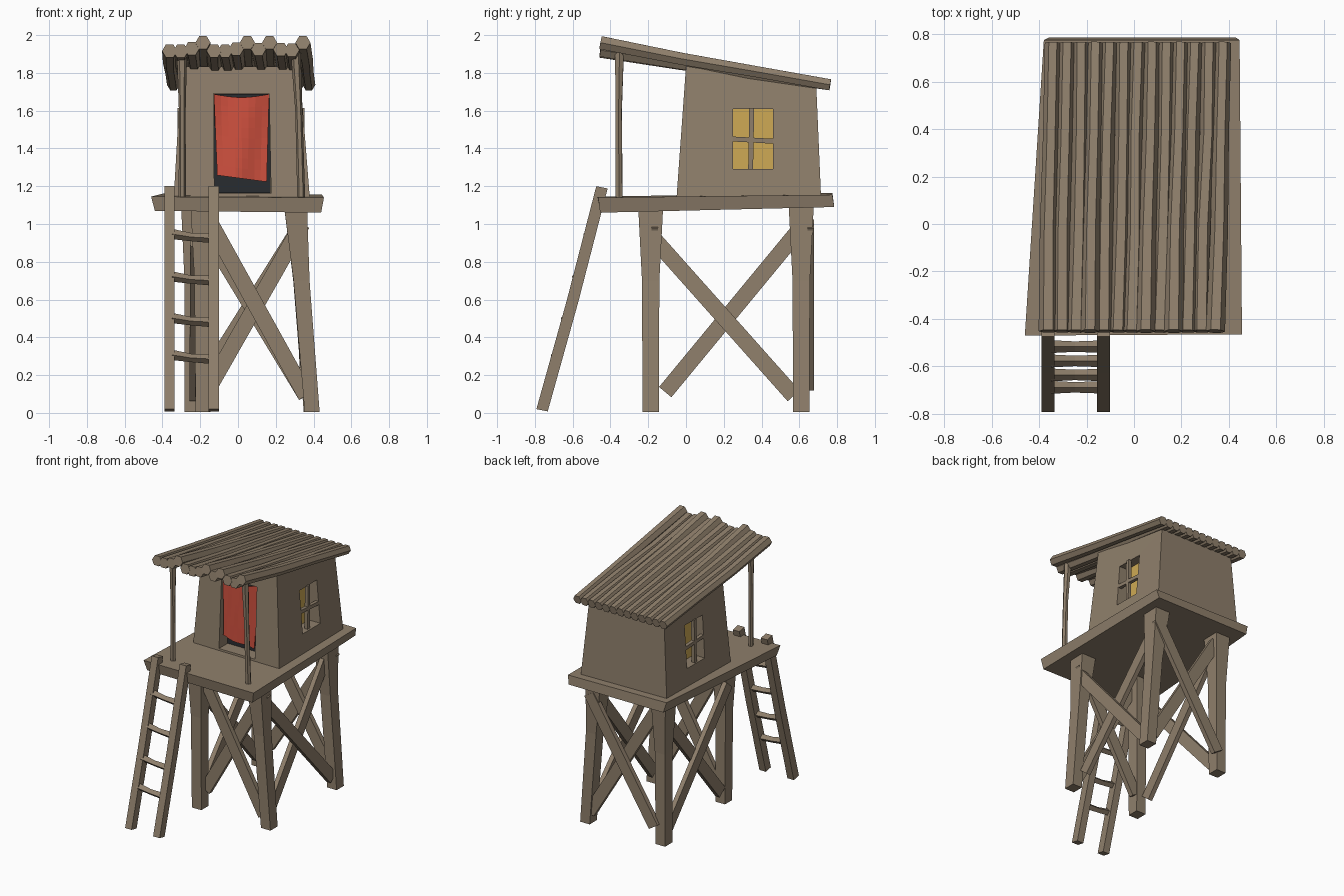
import bpy, bmesh, math, random
from mathutils import Vector

if "Cube" in bpy.data.objects:
    bpy.data.objects.remove(bpy.data.objects["Cube"])

random.seed(4)


def mat(name, rgb):
    m = bpy.data.materials.new(name)
    m.diffuse_color = (*rgb, 1)
    m.use_nodes = True
    m.node_tree.nodes["Principled BSDF"].inputs["Base Color"].default_value = m.diffuse_color
    return m


WOOD = mat("brown wood", (0.275, 0.213, 0.148))
RED = mat("red cloth", (0.58, 0.075, 0.045))
GOLD = mat("yellow glass", (0.62, 0.40, 0.09))
DARK = mat("dark interior", (0.022, 0.025, 0.03))


def loft(name, rings, material=WOOD):
    """Skin a list of equally sized point rings and cap both ends."""
    bm = bmesh.new()
    vs = [[bm.verts.new(p) for p in r] for r in rings]
    n = len(rings[0])
    for a, b in zip(vs, vs[1:]):
        for i in range(n):
            j = (i + 1) % n
            bm.faces.new((a[i], a[j], b[j], b[i]))
    bm.faces.new(vs[0][::-1])
    bm.faces.new(vs[-1])
    bmesh.ops.recalc_face_normals(bm, faces=bm.faces)
    me = bpy.data.meshes.new(name)
    bm.to_mesh(me)
    bm.free()
    me.materials.append(material)
    ob = bpy.data.objects.new(name, me)
    bpy.context.collection.objects.link(ob)
    return ob


def rect(x0, x1, y0, y1, z, zb=None):
    """Horizontal rectangle; zb lets the back edge sit at another height."""
    zb = z if zb is None else zb
    return [(x0, y0, z), (x1, y0, z), (x1, y1, zb), (x0, y1, zb)]


def box(name, x0, x1, y0, y1, z0, z1, material=WOOD):
    return loft(name, [rect(x0, x1, y0, y1, z0), rect(x0, x1, y0, y1, z1)], material)


def tube(name, pts, radii, sides=6):
    pts = [Vector(p) for p in pts]
    rings = []
    for i, p in enumerate(pts):
        d = (pts[min(i + 1, len(pts) - 1)] - pts[max(i - 1, 0)]).normalized()
        u = d.cross(Vector((0, 0, 1)))
        if u.length < 0.2:
            u = Vector((1, 0, 0))
        u.normalize()
        v = u.cross(d)
        rings.append([p + radii[i] * (math.cos(k * math.tau / sides) * u
                                      + math.sin(k * math.tau / sides) * v)
                      for k in range(sides)])
    return loft(name, rings)


def plank(name, a, b, w, t, normal):
    """Flat bar from a to b: w across, t along the given normal."""
    a, b, n = Vector(a), Vector(b), Vector(normal)
    s = (b - a).cross(n).normalized() * w / 2
    n = n * t / 2
    return loft(name, [[p - s - n, p + s - n, p + s + n, p - s + n] for p in (a, b)])


# Platform, slightly uneven
loft("platform", [
    [(-0.44, -0.455, 1.07), (0.44, -0.455, 1.06), (0.43, 0.785, 1.09), (-0.36, 0.785, 1.09)],
    [(-0.46, -0.47, 1.145), (0.455, -0.465, 1.14), (0.445, 0.775, 1.155), (-0.38, 0.775, 1.165)]])

# Legs, flared at the top: bottom x, top x, y
for name, xb, xt, y in (("front_left_leg", -0.185, -0.19, -0.187),
                        ("front_right_leg", 0.393, 0.305, -0.187),
                        ("back_left_leg", -0.243, -0.24, 0.61),
                        ("back_right_leg", 0.388, 0.305, 0.61)):
    rings = []
    for z, h in ((0.005, 0.043), (0.7, 0.046), (1.09, 0.066)):
        x = xb + (xt - xb) * z / 1.09
        rings.append(rect(x - h * 0.92, x + h * 0.92, y - h, y + h, z))
    loft(name, rings)

# Cross braces on all four sides
for side, y, xl in (("front", -0.2, -0.15), ("back", 0.625, -0.2)):
    plank(side + "_brace_a", (xl - 0.01, y, 1.03), (0.36, y, 0.09), 0.085, 0.035, (0, 1, 0))
    plank(side + "_brace_b", (xl, y + 0.035, 0.14), (0.34, y + 0.035, 1.0), 0.085, 0.035, (0, 1, 0))
for side, xt, xb, s in (("right", 0.345, 0.38, -0.03), ("left", -0.235, -0.24, 0.03)):
    plank(side + "_brace_a", (xt, -0.16, 0.91), (xb, 0.57, 0.09), 0.085, 0.035, (1, 0, 0))
    plank(side + "_brace_b", (xb + s, -0.11, 0.11), (xt + s, 0.6, 0.97), 0.085, 0.035, (1, 0, 0))

# Ladder
for name, x in (("left_ladder_rail", -0.362), ("right_ladder_rail", -0.128)):
    loft(name, [rect(x - 0.027, x + 0.027, y - 0.03, y + 0.03, z, z - 0.012)
                for y, z in ((-0.762, 0.02), (-0.6, 0.6), (-0.445, 1.2))])
for i, z in enumerate((0.935, 0.71, 0.49, 0.295)):
    y = -0.762 + (z - 0.02) * 0.268
    tube(f"rung_{i + 1}", [(-0.35, y, z + 0.012), (-0.25, y, z - 0.004), (-0.14, y, z - 0.01)],
         [0.027, 0.022, 0.026], 4)

# Hut body with door and window recesses
hut = loft("hut_walls", [rect(-0.34, 0.38, -0.05, 0.715, 1.14),
                         rect(-0.30, 0.325, 0.0, 0.69, 1.835, 1.725)])
cutters = [
    loft("door_cutter", [rect(-0.125, 0.175, -0.2, 0.06, 1.162),
                         rect(-0.13, 0.165, -0.2, 0.06, 1.69)]),
    box("right_window_cutter", 0.26, 0.5, 0.25, 0.46, 1.29, 1.61),
    box("left_window_cutter", -0.5, -0.23, 0.25, 0.46, 1.29, 1.61)]
bpy.context.view_layer.objects.active = hut
for c in cutters:
    m = hut.modifiers.new("cut", "BOOLEAN")
    m.operation, m.solver, m.object = "DIFFERENCE", "EXACT", c
    bpy.ops.object.modifier_apply(modifier=m.name)
    bpy.data.objects.remove(c)

# Dark doorway, window panes and glazing bars
box("dark_doorway", -0.128, 0.172, 0.052, 0.059, 1.164, 1.688, DARK)
for side, xp, xm in (("right", 0.266, 0.338), ("left", -0.236, -0.308)):
    box(side + "_window_pane", xp - 0.004, xp + 0.004, 0.25, 0.46, 1.29, 1.61, GOLD)
    plank(side + "_upright_bar", (xm, 0.342, 1.285), (xm, 0.348, 1.615), 0.026, 0.026, (1, 0, 0))
    plank(side + "_cross_bar", (xm, 0.245, 1.45), (xm, 0.465, 1.438), 0.026, 0.026, (1, 0, 0))

# Curtain: a thin wavy sheet
N = 8
rings = []
for j in range(N + 1):
    v = j / N
    front, back = [], []
    for i in range(N + 1):
        u = i / N
        x = (-0.128 + 0.018 * v) * (1 - u) + (0.165 - 0.013 * v) * u
        y = 0.0 - 0.03 * v + 0.012 * math.sin(u * 7 + v * 2)
        z = 1.688 - 0.018 * math.sin(math.pi * u) * (1 - v) - v * (0.43 + 0.035 * u)
        front.append((x, y, z))
        back.append((x, y + 0.006, z))
    rings.append(front + back[::-1])
loft("curtain", rings, RED)

# Porch posts
tube("left_porch_post", [(-0.295, -0.352, 1.14), (-0.295, -0.355, 1.6), (-0.297, -0.352, 1.91)],
     [0.019, 0.018, 0.027])
tube("right_porch_post", [(0.335, -0.355, 1.13), (0.322, -0.357, 1.6), (0.305, -0.352, 1.92)],
     [0.021, 0.019, 0.027])

# Roof logs, a few propped higher at the front
high = {3, 7, 9, 12}
for i in range(13):
    xf = -0.362 + i * 0.0588
    xb = -0.342 + i * 0.0598
    zf = 1.96 if i in high else 1.918 + random.uniform(-0.006, 0.012)
    pts = []
    for t, k in ((0, 1), (0.35, 0.62), (0.68, 0.31), (1, 0)):
        x = xf + (xb - xf) * t + (random.uniform(-0.006, 0.006) if 0 < t < 1 else 0)
        pts.append((x, -0.452 + 1.215 * t, 1.737 + (zf - 1.737) * k))
    tube(f"roof_log_{i + 1}", pts, [0.04, 0.037, 0.034, 0.034])
